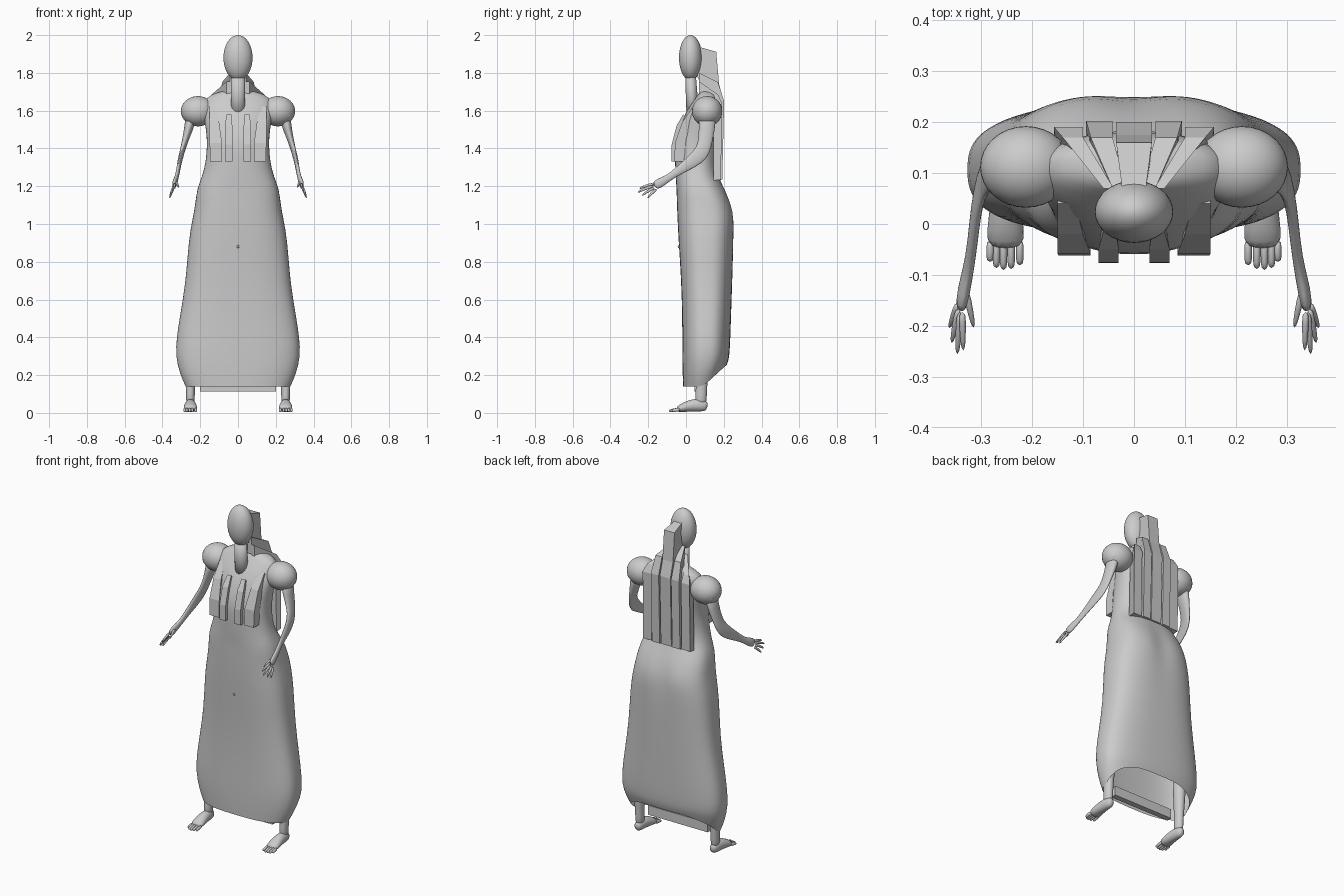
import bpy, bmesh, math
from mathutils import Vector


def finish(name, bm, smooth=True, subsurf=0):
    bmesh.ops.recalc_face_normals(bm, faces=bm.faces)
    me = bpy.data.meshes.new(name)
    bm.to_mesh(me)
    bm.free()
    ob = bpy.data.objects.new(name, me)
    bpy.context.collection.objects.link(ob)
    if smooth:
        me.polygons.foreach_set("use_smooth", [True] * len(me.polygons))
    if subsurf:
        mod = ob.modifiers.new("round", 'SUBSURF')
        mod.levels = mod.render_levels = subsurf
    return ob


def loft(name, rings, cap_start=True, cap_end=True, smooth=True, subsurf=0):
    """Skin a list of closed point rings."""
    bm = bmesh.new()
    vs = [[bm.verts.new(p) for p in r] for r in rings]
    n = len(vs[0])
    for a, b in zip(vs, vs[1:]):
        for i in range(n):
            j = (i + 1) % n
            bm.faces.new((a[i], a[j], b[j], b[i]))
    if cap_start:
        bm.faces.new(vs[0])
    if cap_end:
        bm.faces.new(vs[-1])
    return finish(name, bm, smooth, subsurf)


def limb(name, path, s=1, n=12, subsurf=1):
    """Elliptical tube along (x, y, z, half width in x, half width across)."""
    pts = [Vector((s * p[0], p[1], p[2])) for p in path]
    rings = []
    for i, p in enumerate(path):
        t = (pts[min(i + 1, len(pts) - 1)] - pts[max(i - 1, 0)]).normalized()
        side = Vector((1, 0, 0))
        side = (side - t * side.dot(t)).normalized()
        up = t.cross(side)
        rings.append([pts[i] + side * p[3] * math.cos(a) + up * p[4] * math.sin(a)
                      for a in (2 * math.pi * k / n for k in range(n))])
    return loft(name, rings, subsurf=subsurf)


def ellipsoid(name, centre, radii):
    bm = bmesh.new()
    bmesh.ops.create_uvsphere(bm, u_segments=32, v_segments=20, radius=1)
    bmesh.ops.scale(bm, vec=radii, verts=bm.verts)
    bmesh.ops.translate(bm, vec=centre, verts=bm.verts)
    return finish(name, bm)


def lock(name, profile, s=1):
    """Flat-faced hair lock: outline of (y, z, x inner, x outer)."""
    return loft(name, [[(s * p[2], p[0], p[1]) for p in profile],
                       [(s * p[3], p[0], p[1]) for p in profile]], smooth=False)


def box(name, lo, hi):
    x0, y0, z0 = lo
    x1, y1, z1 = hi
    return loft(name, [[(x0, y0, z), (x1, y0, z), (x1, y1, z), (x0, y1, z)]
                       for z in (z0, z1)], smooth=False)


# dress: (z, half width, front y, back y) sections from shoulders to hem
SECTIONS = [
    (1.71, .05, .09, .14), (1.70, .10, .07, .16), (1.67, .18, .055, .175),
    (1.60, .19, .00, .185), (1.50, .168, -.04, .18), (1.42, .163, -.062, .17),
    (1.33, .17, -.058, .16), (1.25, .19, -.055, .17), (1.19, .217, -.05, .205),
    (1.10, .227, -.048, .245), (1.03, .24, -.045, .258), (.92, .262, -.04, .253),
    (.70, .275, -.025, .245), (.50, .31, -.02, .238), (.40, .325, -.02, .235),
    (.30, .332, -.02, .23), (.20, .308, -.018, .222), (.14, .28, -.015, .215)]
rings = []
for z, w, yf, yb in SECTIONS:
    k = 2 / (2.7 if z < 1.25 else 2.3)
    cy, ry = (yf + yb) / 2, (yb - yf) / 2
    ring = []
    for i in range(48):
        a = 2 * math.pi * i / 48
        c, q = math.cos(a), math.sin(a)
        x = w * math.copysign(abs(c) ** k, c)
        y = cy + ry * math.copysign(abs(q) ** k, q)
        if q > 0:  # cleft at the seat
            y -= .016 * math.exp(-(x / .05) ** 2 - ((z - 1.06) / .1) ** 2)
        lift = {.14: .11, .20: .07}.get(z, 0)  # hem rises at the back
        ring.append((x, y, z + lift * min(1, max(0, (y - .09) / .12))))
    rings.append(ring)
loft("dress", rings, cap_end=False, subsurf=1)
box("hem_panel", (-.2, .045, .113), (.2, .078, .17))
ellipsoid("navel", (0, -.036, .88), (.006, .008, .008))

# head and neck
ellipsoid("head", (0, .024, 1.88), (.077, .061, .12))
limb("neck", [(0, .035, 1.57, .038, .032), (0, .03, 1.68, .038, .031),
              (0, .024, 1.79, .036, .028)], n=24, subsurf=0)

# hair behind the head: a tall centre lock flanked by shorter ones
lock("hair_back_centre", [
    (.06, 1.94, -.022, .022), (.16, 1.912, -.035, .035), (.175, 1.74, -.035, .035),
    (.20, 1.65, -.035, .035), (.19, 1.235, -.035, .035), (.15, 1.23, -.035, .035),
    (.15, 1.55, -.035, .035), (.10, 1.70, -.03, .03), (.06, 1.78, -.022, .022)])

for s, side in ((1, "left"), (-1, "right")):
    lock("hair_back_inner_" + side, [
        (.07, 1.80, .015, .042), (.17, 1.75, .042, .085), (.202, 1.65, .042, .094),
        (.192, 1.235, .042, .094), (.15, 1.23, .042, .094), (.15, 1.55, .042, .09),
        (.07, 1.70, .015, .042)], s)
    lock("hair_back_outer_" + side, [
        (.07, 1.755, .04, .06), (.17, 1.685, .10, .14), (.19, 1.64, .10, .157),
        (.185, 1.235, .10, .157), (.145, 1.23, .10, .157), (.145, 1.55, .10, .15),
        (.07, 1.68, .04, .06)], s)

    # hair in front of the chest
    lock("hair_front_inner_" + side, [
        (-.015, 1.58, .035, .06), (-.05, 1.52, .03, .07), (-.076, 1.42, .03, .07),
        (-.077, 1.33, .03, .07), (-.05, 1.33, .03, .07), (-.045, 1.45, .03, .07),
        (.01, 1.56, .035, .06)], s)
    lock("hair_front_outer_" + side, [
        (.04, 1.625, .115, .15), (-.02, 1.54, .10, .15), (-.058, 1.43, .085, .15),
        (-.062, 1.33, .085, .148), (-.01, 1.33, .085, .148), (.0, 1.45, .085, .15),
        (.06, 1.60, .115, .15)], s)

    # shoulder, sleeve and flattened arm with palm
    ellipsoid("shoulder_" + side, (s * .212, .112, 1.597), (.09, .08, .08))
    limb("sleeve_" + side, [(.235, .112, 1.62, .05, .06), (.255, .112, 1.585, .046, .066),
                            (.268, .11, 1.545, .032, .055)], s, n=20)
    limb("arm_" + side, [
        (.245, .115, 1.58, .035, .05), (.262, .11, 1.50, .023, .042),
        (.286, .10, 1.42, .015, .038), (.299, .08, 1.37, .012, .043),
        (.31, .03, 1.328, .011, .035), (.317, -.04, 1.282, .010, .023),
        (.325, -.09, 1.245, .011, .017), (.334, -.13, 1.222, .013, .025),
        (.34, -.17, 1.20, .011, .026)], s, n=16)

    # fingers and thumb: (root, tip)
    for i, (r, t) in enumerate([
            ((.345, -.155, 1.185), (.363, -.205, 1.135)),
            ((.344, -.165, 1.192), (.358, -.235, 1.150)),
            ((.341, -.170, 1.202), (.347, -.258, 1.166)),
            ((.337, -.170, 1.212), (.335, -.250, 1.186)),
            ((.330, -.130, 1.225), (.314, -.205, 1.192))]):
        m = [(a + b) / 2 for a, b in zip(r, t)]
        m[2] += .005
        limb(f"finger_{i + 1}_{side}", [(*r, .008, .009), (*m, .007, .008),
                                        (*t, .004, .005)], s, n=8)

    # lower leg, foot and toes
    limb("leg_" + side, [(.25, .09, .42, .045, .05), (.252, .085, .18, .027, .031),
                         (.252, .08, .10, .024, .031), (.252, .078, .035, .024, .033)], s)
    limb("foot_" + side, [
        (.252, .115, .034, .018, .022), (.252, .09, .04, .026, .034),
        (.252, .04, .042, .031, .036), (.252, -.01, .03, .038, .026),
        (.252, -.05, .017, .038, .016)], s)
    for i, (x, y) in enumerate([(.224, -.082), (.241, -.09), (.256, -.092),
                                (.270, -.088), (.282, -.074)]):
        limb(f"toe_{i + 1}_{side}", [(x, -.03, .018, .009, .012), (x, -.06, .016, .008, .010),
                                     (x, y, .009, .008, .009)], s, n=8)
